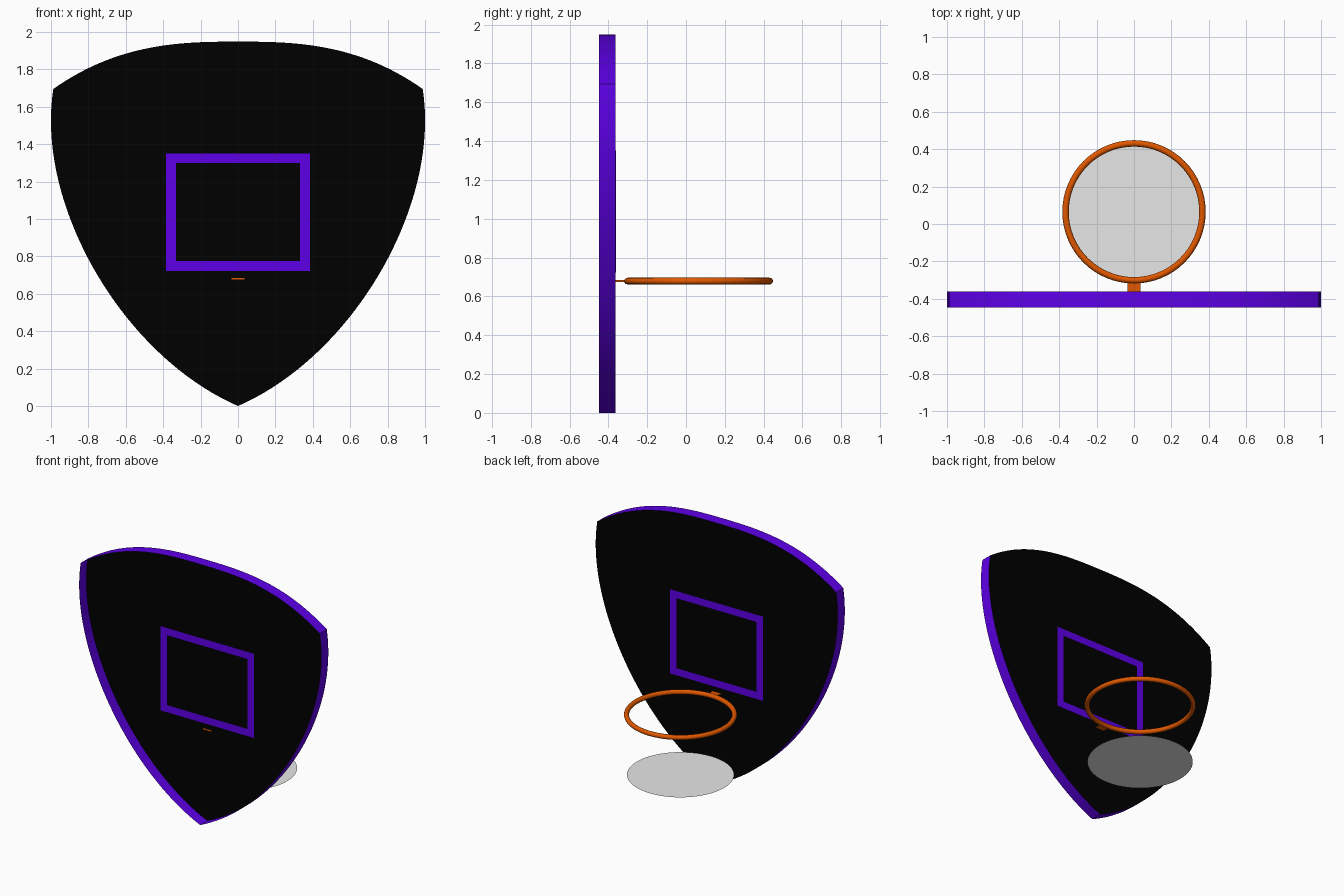
import bpy, bmesh, math
from mathutils import Vector
from mathutils.geometry import interpolate_bezier

if "Cube" in bpy.data.objects:
    bpy.data.objects.remove(bpy.data.objects["Cube"])


def material(name, rgb):
    m = bpy.data.materials.new(name)
    m.diffuse_color = (*rgb, 1)
    m.use_nodes = True
    m.node_tree.nodes["Principled BSDF"].inputs["Base Color"].default_value = m.diffuse_color
    return m


BLACK = material("black", (0.0, 0.0, 0.0))
PURPLE = material("purple", (0.112, 0.0, 0.81))
ORANGE = material("orange", (0.75, 0.097, 0.0))
GREY = material("light grey", (0.8, 0.8, 0.8))

Y_FRONT, Y_BACK = -0.447, -0.362
RIM_Z, RIM_Y = 0.679, 0.065


def make(name, bm, mats, smooth=False):
    bmesh.ops.recalc_face_normals(bm, faces=bm.faces)
    me = bpy.data.meshes.new(name)
    bm.to_mesh(me)
    bm.free()
    for m in mats:
        me.materials.append(m)
    ob = bpy.data.objects.new(name, me)
    bpy.context.collection.objects.link(ob)
    if smooth:
        bpy.ops.object.select_all(action='DESELECT')
        ob.select_set(True)
        bpy.context.view_layer.objects.active = ob
        bpy.ops.object.shade_smooth_by_angle(angle=math.radians(25))
    return ob


def box(bm, x0, x1, y0, y1, z0, z1):
    verts = bmesh.ops.create_cube(bm, size=1)["verts"]
    for v in verts:
        v.co = ((x0 + x1) / 2 + v.co.x * (x1 - x0),
                (y0 + y1) / 2 + v.co.y * (y1 - y0),
                (z0 + z1) / 2 + v.co.z * (z1 - z0))


# Backboard outline: curved sides from the tip to the corners, then a domed top
CORNER_X, CORNER_Z, TOP_Z = 0.988, 1.695, 1.948
curve = interpolate_bezier(Vector((0, 0)), Vector((0.62, 0.27)),
                           Vector((1.085, 1.08)), Vector((CORNER_X, CORNER_Z)), 40)
widest = max(p.x for p in curve)
side = [(p.x / widest, p.y) for p in curve]
cx = side[-1][0]
for i in range(1, 29):
    u = 1 - i / 28
    side.append((cx * u, TOP_Z - (TOP_Z - CORNER_Z) * u ** 2.75))
outline = side + [(-x, z) for x, z in reversed(side[1:-1])]

# Backboard: black sheet with a thin purple rim wall standing forward, open at the front
bm = bmesh.new()
back = [bm.verts.new((x, Y_BACK, z)) for x, z in outline]
front = [bm.verts.new((x, Y_FRONT, z)) for x, z in outline]
bm.faces.new(back)
for i in range(len(outline)):
    j = (i + 1) % len(outline)
    bm.faces.new((back[i], back[j], front[j], front[i])).material_index = 1
make("backboard", bm, [BLACK, PURPLE], smooth=True)

# Target square: thin painted frame showing on both faces of the sheet
bm = bmesh.new()
y0, y1 = Y_BACK - 0.001, Y_BACK + 0.001
box(bm, -0.385, 0.385, y0, y1, 1.298, 1.351)
box(bm, -0.385, 0.385, y0, y1, 0.722, 0.775)
for s in (-1, 1):
    box(bm, *sorted((s * 0.332, s * 0.385)), y0, y1, 0.775, 1.298)
make("target_square", bm, [PURPLE])

# Rim: orange hoop
bpy.ops.mesh.primitive_torus_add(major_radius=0.366, minor_radius=0.0172,
                                 major_segments=64, minor_segments=12,
                                 location=(0, RIM_Y, RIM_Z))
rim = bpy.context.object
rim.name = "rim"
rim.data.materials.append(ORANGE)
bpy.ops.object.shade_smooth_by_angle(angle=math.radians(40))

# Bracket: flat strap from the sheet to the rim
bm = bmesh.new()
box(bm, -0.034, 0.034, Y_BACK - 0.002, RIM_Y - 0.36, RIM_Z - 0.004, RIM_Z + 0.005)
make("rim_bracket", bm, [ORANGE])

# Disc hanging below the rim
bm = bmesh.new()
bmesh.ops.create_circle(bm, cap_ends=True, segments=64, radius=0.363)
bmesh.ops.translate(bm, verts=bm.verts, vec=(0, RIM_Y, 0.23))
disc = make("lower_disc", bm, [GREY])
if disc.data.polygons[0].normal.z < 0:
    disc.data.flip_normals()
